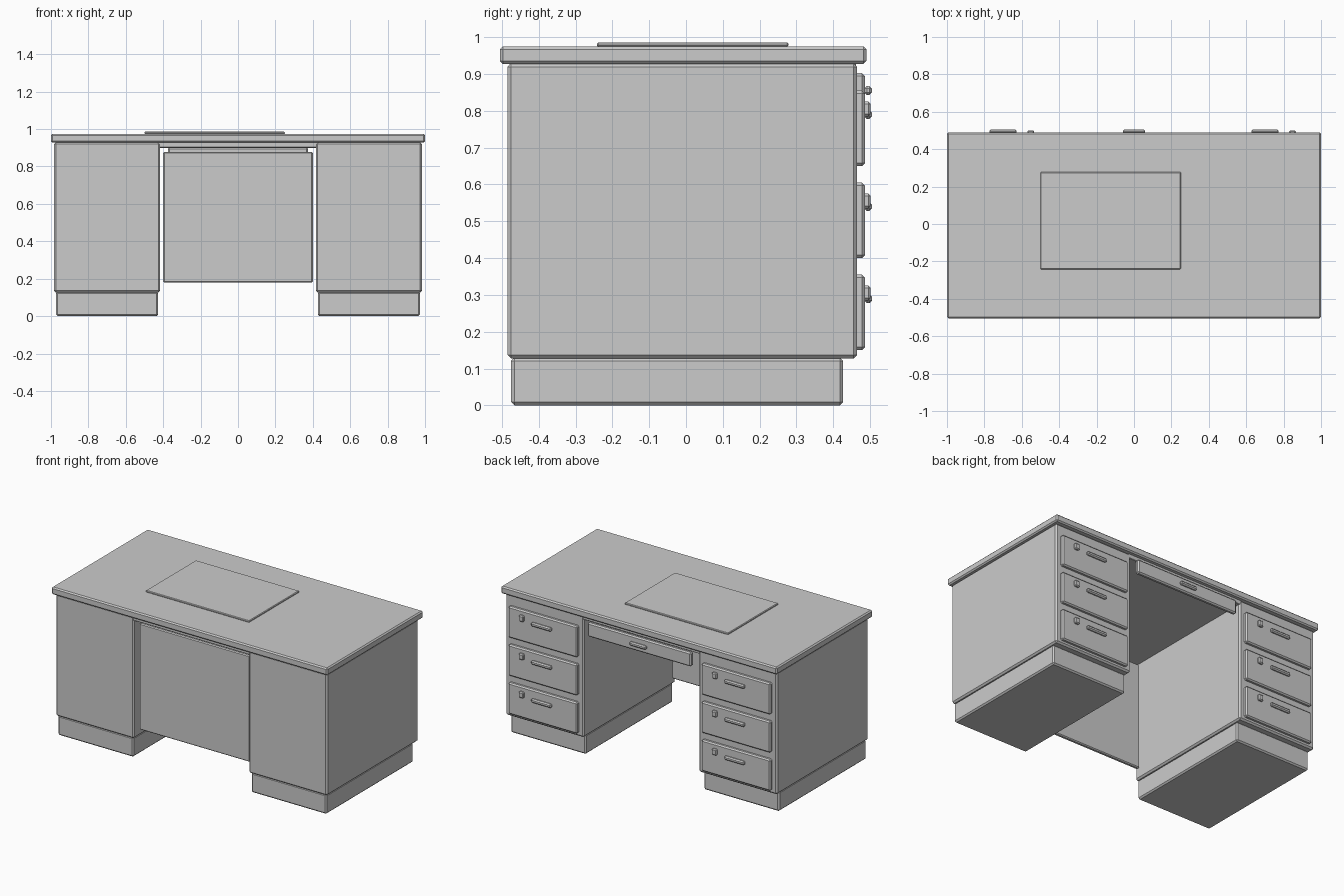
import bpy, bmesh

if "Cube" in bpy.data.objects:
    bpy.data.objects.remove(bpy.data.objects["Cube"])

def box(name, x, y, z, bevel=0.008, segments=1):
    """Chamfered box from (min, max) ranges."""
    bm = bmesh.new()
    bmesh.ops.create_cube(bm, size=1)
    for v in bm.verts:
        for i, (lo, hi) in enumerate((x, y, z)):
            v.co[i] = lo if v.co[i] < 0 else hi
    bmesh.ops.bevel(bm, geom=bm.edges[:], offset=bevel, segments=segments,
                    profile=0.5, affect='EDGES')
    bmesh.ops.recalc_face_normals(bm, faces=bm.faces[:])
    mesh = bpy.data.meshes.new(name)
    bm.to_mesh(mesh)
    bm.free()
    ob = bpy.data.objects.new(name, mesh)
    bpy.context.collection.objects.link(ob)
    return ob

def handle(name, cx, cz, half):
    """Bar handle with clipped ends."""
    return box(name, (cx - half, cx + half), (0.484, 0.505),
               (cz - 0.0125, cz + 0.0125), 0.007)

# Worktop and desk mat
box("desk_top", (-1, 1), (-0.505, 0.49), (0.927, 0.975))
box("desk_mat", (-0.5, 0.25), (-0.242, 0.278), (0.973, 0.986), 0.004)

# Rail under the top and privacy panel between the pedestals
box("under_top_rail", (-0.43, 0.43), (-0.48, 0.462), (0.9, 0.93), 0.003)
box("privacy_panel", (-0.4, 0.4), (-0.45, -0.425), (0.18, 0.877), 0.006)

# Centre drawer
box("centre_drawer_front", (-0.375, 0.375), (0.457, 0.486), (0.81, 0.902))
handle("centre_drawer_handle", 0, 0.855, 0.06)

# Pedestals with plinths and three drawers each
for side, cx in (("left", -0.7), ("right", 0.7)):
    box(side + "_pedestal", (cx - 0.284, cx + 0.284), (-0.485, 0.465), (0.127, 0.929), 0.01)
    box(side + "_plinth", (cx - 0.273, cx + 0.273), (-0.475, 0.427), (0, 0.13), 0.009)
    for n in range(3):
        z = 0.15 + 0.25 * n
        label = f"{side}_drawer_{n + 1}"
        box(label + "_front", (cx - 0.25, cx + 0.25), (0.45, 0.486), (z, z + 0.205))
        handle(label + "_handle", cx, z + 0.14, 0.073)
        box(label + "_lock", (cx + 0.13, cx + 0.165), (0.48, 0.501),
            (z + 0.135, z + 0.175), 0.006)
